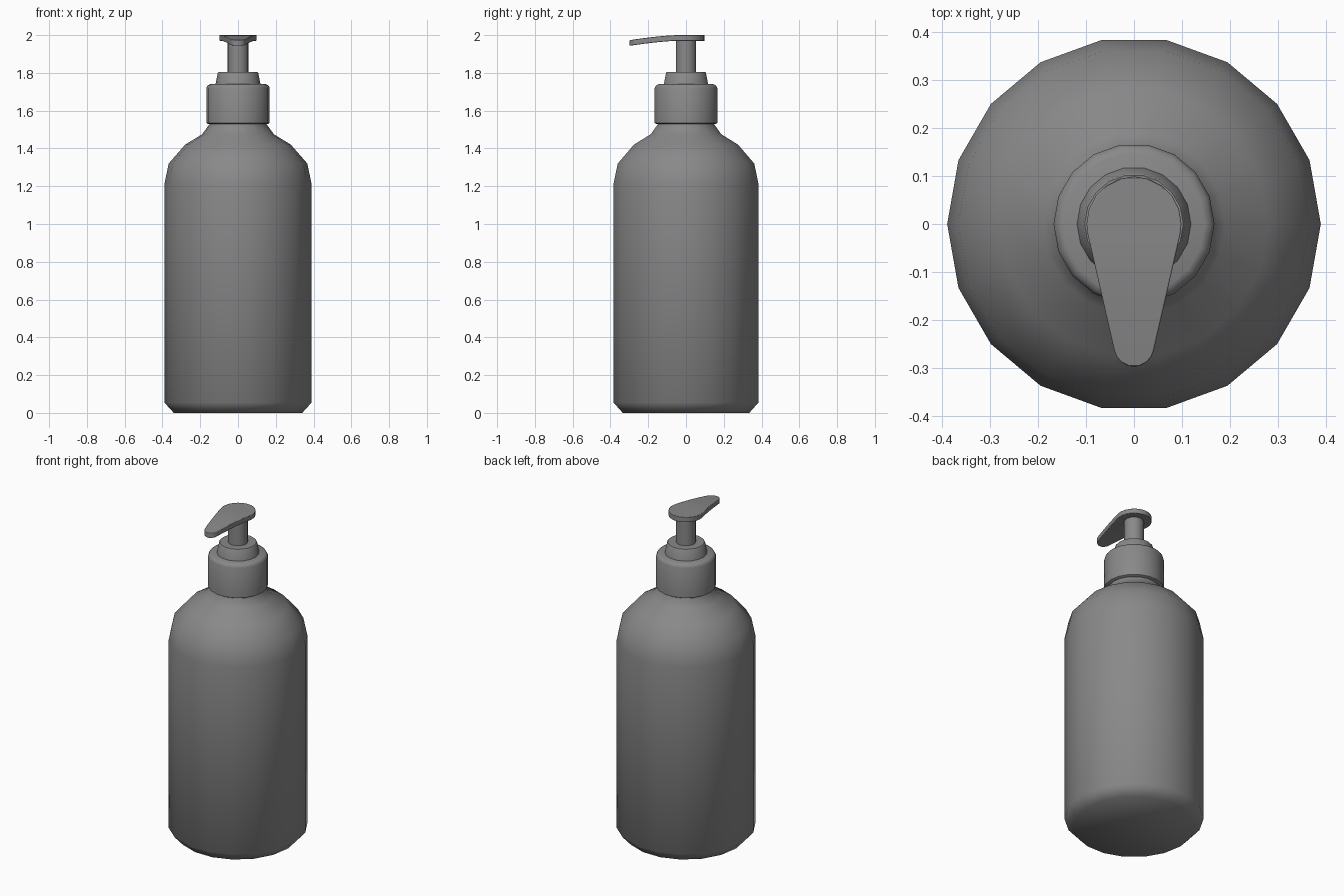
import bpy
import bmesh
from math import pi, sin, cos, radians, sqrt

cube = bpy.data.objects.get("Cube")
if cube:
    bpy.data.objects.remove(cube, do_unlink=True)

grey = bpy.data.materials.new("plain_grey")
grey.use_nodes = True
grey.diffuse_color = (0.25, 0.25, 0.25, 1)
grey.node_tree.nodes["Principled BSDF"].inputs["Base Color"].default_value = grey.diffuse_color


def finish(name, bm, angle):
    """Turn a bmesh into a smooth-shaded object."""
    bmesh.ops.recalc_face_normals(bm, faces=bm.faces)
    mesh = bpy.data.meshes.new(name)
    bm.to_mesh(mesh)
    bm.free()
    mesh.materials.append(grey)
    obj = bpy.data.objects.new(name, mesh)
    bpy.context.collection.objects.link(obj)
    bpy.ops.object.select_all(action="DESELECT")
    obj.select_set(True)
    bpy.context.view_layer.objects.active = obj
    bpy.ops.object.shade_smooth_by_angle(angle=radians(angle))
    return obj


def lathe(name, profile, sides=18, angle=40):
    """Revolve (radius, height) points about z and close both ends."""
    bm = bmesh.new()
    rings = [[bm.verts.new((r * cos(2 * pi * i / sides), r * sin(2 * pi * i / sides), z))
              for i in range(sides)] for r, z in profile]
    for low, high in zip(rings, rings[1:]):
        for i in range(sides):
            j = (i + 1) % sides
            bm.faces.new((low[i], low[j], high[j], high[i]))
    bm.faces.new(rings[0])
    bm.faces.new(rings[-1])
    return finish(name, bm, angle)


# Bottle with chamfered base and rounded shoulder
lathe("bottle", [(0.34, 0), (0.39, 0.055), (0.39, 1.21), (0.367, 1.32),
                 (0.28, 1.42), (0.19, 1.475), (0.15, 1.53), (0.15, 1.56)], angle=50)

# Screw cap, collar and pump stem
lathe("screw_cap", [(0.16, 1.53), (0.168, 1.535), (0.168, 1.72), (0.161, 1.734), (0.148, 1.74)], angle=50)
lathe("collar", [(0.12, 1.735), (0.107, 1.80), (0.103, 1.805)], angle=50)
lathe("pump_stem", [(0.055, 1.80), (0.055, 1.98)])

# Pump head: a tapering teardrop plate that droops towards the tip
BACK, TIP, TIP_Y = 0.099, 0.042, -0.256
slope = (BACK - TIP) / -TIP_Y
tilt = sqrt(1 - slope * slope)


def droop(y):
    return 0.027 * (max(0, -0.04 - y) / 0.26) ** 1.5


stations = [(BACK * cos(a), BACK * sin(a)) for a in (radians(d) for d in (88, 72, 54, 36, 18, 0))]
for i in range(7):
    t = i / 6
    radius = BACK + (TIP - BACK) * t
    stations.append((radius * tilt, TIP_Y * t - radius * slope))
stations += [(TIP * cos(a), TIP_Y - TIP * sin(a)) for a in (radians(d) for d in (30, 50, 70, 88))]

bm = bmesh.new()
rows = [[bm.verts.new((s * x, y, 2 - droop(y))) for s in (-1, 1)] for x, y in stations]
for a, b in zip(rows, rows[1:]):
    bm.faces.new((a[0], b[0], b[1], a[1]))
top = list(bm.faces)
lower = bmesh.ops.extrude_face_region(bm, geom=top)["geom"]
bmesh.ops.translate(bm, vec=(0, 0, -0.03), verts=[g for g in lower if isinstance(g, bmesh.types.BMVert)])
head = finish("pump_head", bm, 45)
bevel = head.modifiers.new("soft_rim", "BEVEL")
bevel.width = 0.005
bevel.segments = 2
bevel.angle_limit = radians(50)
